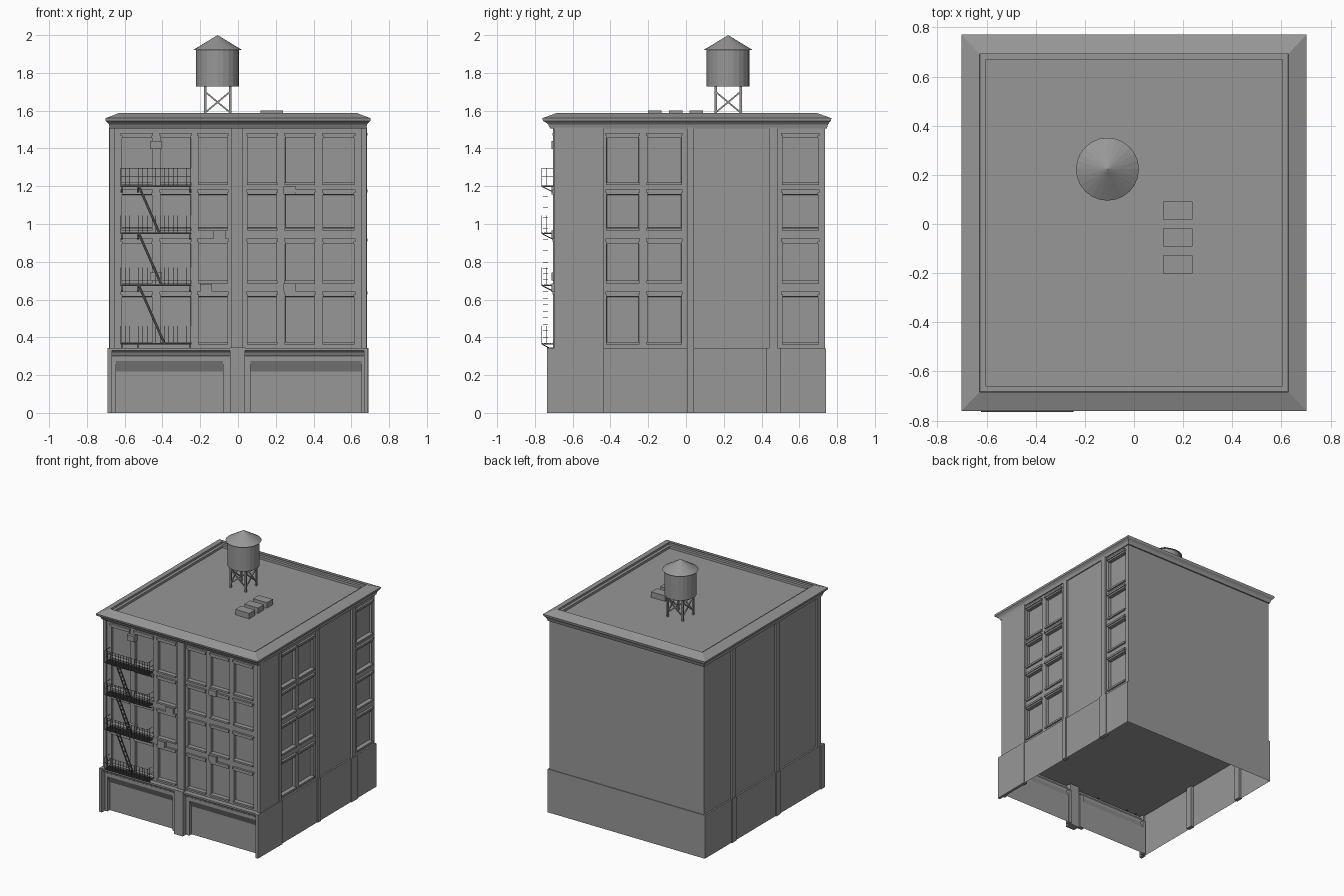
import bpy, bmesh
from mathutils import Matrix, Vector

if "Cube" in bpy.data.objects:
    bpy.data.objects.remove(bpy.data.objects["Cube"])


def material(name, v):
    m = bpy.data.materials.new(name)
    m.diffuse_color = (v, v, v, 1)
    m.use_nodes = True
    m.node_tree.nodes["Principled BSDF"].inputs["Base Color"].default_value = m.diffuse_color
    return m


STONE, IRON = material("stone", .31), material("iron", .06)


def finish(bm, name, mat=STONE):
    bm.normal_update()
    me = bpy.data.meshes.new(name)
    bm.to_mesh(me)
    bm.free()
    me.materials.append(mat)
    ob = bpy.data.objects.new(name, me)
    bpy.context.collection.objects.link(ob)
    return ob


def box(bm, x0, x1, y0, y1, z0, z1):
    m = Matrix.Translation(((x0 + x1) / 2, (y0 + y1) / 2, (z0 + z1) / 2))
    m = m @ Matrix.Diagonal((abs(x1 - x0), abs(y1 - y0), abs(z1 - z0), 1))
    bmesh.ops.create_cube(bm, size=1, matrix=m)


def beam(bm, p, q, t):
    p, q = Vector(p), Vector(q)
    d = q - p
    m = Matrix.Translation((p + q) / 2) @ d.to_track_quat('Z', 'Y').to_matrix().to_4x4()
    bmesh.ops.create_cube(bm, size=1, matrix=m @ Matrix.Diagonal((t, t, d.length, 1)))


def boxes(name, items):
    bm = bmesh.new()
    for b in items:
        box(bm, *b)
    return finish(bm, name)


def sheet(bm, path, offset):
    """Sweep an open path of points along an offset."""
    a = [bm.verts.new(p) for p in path]
    b = [bm.verts.new(Vector(p) + Vector(offset)) for p in path]
    for i in range(len(a) - 1):
        bm.faces.new((a[i], a[i + 1], b[i + 1], b[i]))


# Window rows (bottom, top) shared by front and right walls
ROWS = [(.375, .615), (.70, .895), (.98, 1.155), (1.22, 1.455)]
Z0, Z1 = .34, 1.51


def window_wall(name, u0, u1, cols, place):
    """Wall with recessed windows, lintels and sills; place maps (u, out, z) to world."""
    us = sorted([u0, u1] + [c for p in cols for c in p])
    zs = sorted([Z0, Z1] + [r for p in ROWS for r in p])
    bm = bmesh.new()
    grid = [[bm.verts.new(place(u, 0, z)) for u in us] for z in zs]
    holes = []
    for j in range(len(zs) - 1):
        for i in range(len(us) - 1):
            f = bm.faces.new((grid[j][i], grid[j][i + 1], grid[j + 1][i + 1], grid[j + 1][i]))
            if (us[i], us[i + 1]) in cols and (zs[j], zs[j + 1]) in ROWS:
                holes.append(f)
    bm.normal_update()
    bmesh.ops.inset_individual(bm, faces=holes, thickness=.001, depth=-.02)
    finish(bm, name)
    bm = bmesh.new()
    for a, b in cols:
        for lo, hi in ROWS:
            for e, w, z0, z1 in ((.0, .009, hi, hi + .015), (.006, .016, hi + .013, hi + .028),
                                 (.003, .013, lo - .014, lo)):
                p, q = place(a - e, -.005, z0), place(b + e, w, z1)
                box(bm, p[0], q[0], p[1], q[1], z0, z1)
    finish(bm, name + "_window_trim")


window_wall("front_wall", -.67, .67,
            [(-.615, -.455), (-.41, -.25), (-.21, -.055), (.05, .205), (.25, .405), (.45, .615)],
            lambda u, w, z: (u, -.69 - w, z))
window_wall("right_wall", -.69, .735, [(-.42, -.25), (-.205, -.025), (.51, .70)],
            lambda u, w, z: (.67 + w, u, z))

# Plain back and left walls
bm = bmesh.new()
sheet(bm, [(.67, .735, Z0), (-.67, .735, Z0), (-.67, -.69, Z0)], (0, 0, Z1 - Z0))
finish(bm, "back_and_left_walls")

# Hollow ground floor with its ceiling
bm = bmesh.new()
sheet(bm, [(.682, -.70, 0), (.682, .74, 0), (-.682, .74, 0), (-.682, -.70, 0)], (0, 0, .34))
sheet(bm, [(-.682, -.695, .34), (.682, -.695, .34)], (0, 1.435, 0))
finish(bm, "ground_floor_shell")

# Pilasters: slim above, wider at the ground floor
upper = [(-.035, .027, -.705, -.67, .34, Z1), (.655, .681, -.70, -.47, .34, Z1),
         (-.681, -.655, -.70, -.655, .34, Z1)]
lower = [(-.042, .036, -.735, -.68, 0, .347), (.668, .688, -.735, -.47, 0, .343),
         (-.69, -.668, -.735, -.69, 0, .343)]
for s, spans in ((1, [(-.47, -.435, 0), (.005, .042, 0), (.44, .485, .016)]),
                 (-1, [(-.18, -.14, .005), (.365, .405, .005)])):
    for a, b, e in spans:
        upper.append((s * .66, s * .684, a, b, .34, Z1))
        lower.append((s * .66, s * .69, a - e, b + e, 0, .343))
boxes("upper_pilasters", upper)
boxes("ground_pilasters", lower)

# Shop fronts: moulded header over a recessed panel
for side, a, b, pa, pb in (("left", -.668, -.042, -.645, -.08), ("right", .036, .668, .065, .655)):
    bm = bmesh.new()
    header = [(-.68, .343), (-.728, .343), (-.728, .33), (-.712, .32), (-.705, .305), (-.697, .30), (-.697, .275)]
    sheet(bm, [(a, y, z) for y, z in header], (b - a, 0, 0))
    panel = [(-.697, .275), (-.668, .22), (-.668, 0)]
    sheet(bm, [(pa, y, z) for y, z in panel], (pb - pa, 0, 0))
    box(bm, a, pa, -.697, -.665, 0, .275)
    box(bm, pb, b, -.697, -.665, 0, .275)
    finish(bm, side + "_shop_front")

# Cornice, parapet and sunken roof as rectangular rings (half x, y min, y max, z)
rings = [(.66, -.675, .73, 1.505), (.678, -.718, .745, 1.505), (.684, -.73, .752, 1.528),
         (.69, -.738, .757, 1.535), (.70, -.757, .767, 1.545), (.702, -.76, .77, 1.56),
         (.628, -.683, .692, 1.588), (.627, -.682, .691, 1.574),
         (.605, -.66, .67, 1.574), (.604, -.659, .669, 1.557)]
bm = bmesh.new()
prev = None
for x, y0, y1, z in rings:
    loop = [bm.verts.new(p) for p in ((-x, y0, z), (x, y0, z), (x, y1, z), (-x, y1, z))]
    if prev:
        for i in range(4):
            j = (i + 1) % 4
            bm.faces.new((prev[i], prev[j], loop[j], loop[i]))
    prev = loop
bm.faces.new(prev)
finish(bm, "cornice_and_roof")

# Rooftop vents and window air units
boxes("roof_vents", [(.118, .238, y - .036, y + .036, 1.55, 1.60) for y in (.055, -.055, -.165)])
boxes("window_air_units", [(x, x + .064, -.712, -.67, z, z + .042) for x, z in
                           ((.242, 1.157), (-.13, .923), (-.202, .64), (.242, .642), (-.466, 1.397), (-.466, .70))])

# Water tank
TX, TY = -.108, .223
bm = bmesh.new()
for r0, r1, z0, z1 in ((.114, .114, 1.727, 1.925), (.128, 0, 1.922, 2.0)):
    bmesh.ops.create_cone(bm, cap_ends=True, segments=24, radius1=r0, radius2=r1, depth=z1 - z0,
                          matrix=Matrix.Translation((TX, TY, (z0 + z1) / 2)))
finish(bm, "water_tank")

bm = bmesh.new()
R = .066
corners = [(TX - R, TY - R), (TX + R, TY - R), (TX + R, TY + R), (TX - R, TY + R)]
for i, p in enumerate(corners):
    q = corners[(i + 1) % 4]
    beam(bm, (*p, 1.555), (*p, 1.735), .013)
    beam(bm, (*p, 1.59), (*q, 1.70), .008)
    beam(bm, (*p, 1.70), (*q, 1.59), .008)
finish(bm, "tank_legs")

# Fire escape: balconies with railings and brackets, joined by stairs
XA, XB, YF, YB = -.62, -.25, -.764, -.70
LEVELS = [.365, .675, .95, 1.20]
bm = bmesh.new()
for z in LEVELS:
    for k in range(5):
        y = YF + .003 + k * .0145
        box(bm, XA, XB, y - .004, y + .004, z - .004, z + .004)
    for h in (.05, .095):
        beam(bm, (XA, YF, z + h), (XB, YF, z + h), .002)
        for x in (XA, XB):
            beam(bm, (x, YF, z + h), (x, YB, z + h), .002)
    for k in range(17):
        x = XA + (XB - XA) * k / 16
        beam(bm, (x, YF, z), (x, YF, z + .095), .002)
    for x in (XA, XB):
        beam(bm, (x, -.738, z), (x, -.738, z + .095), .002)
        beam(bm, (x, YF, z), (x, YB, z), .006)
    for x in (XA + .005, -.53, XB - .005):
        beam(bm, (x, YF + .005, z - .003), (x, -.705, z - .03), .005)
finish(bm, "fire_escape_balconies", IRON)

bm = bmesh.new()
for lo, hi in zip(LEVELS, LEVELS[1:]):
    top, bot = Vector((-.525, 0, hi)), Vector((-.525 + (hi - lo) * .44, 0, lo))
    for y in (-.758, -.73):
        sheet(bm, [bot + Vector((-.007, y, 0)), top + Vector((-.007, y, 0))], (.014, 0, 0))
    for k in range(1, 9):
        p = bot.lerp(top, k / 9)
        box(bm, p.x - .007, p.x + .007, -.758, -.73, p.z - .001, p.z + .001)
finish(bm, "fire_escape_stairs", IRON)
